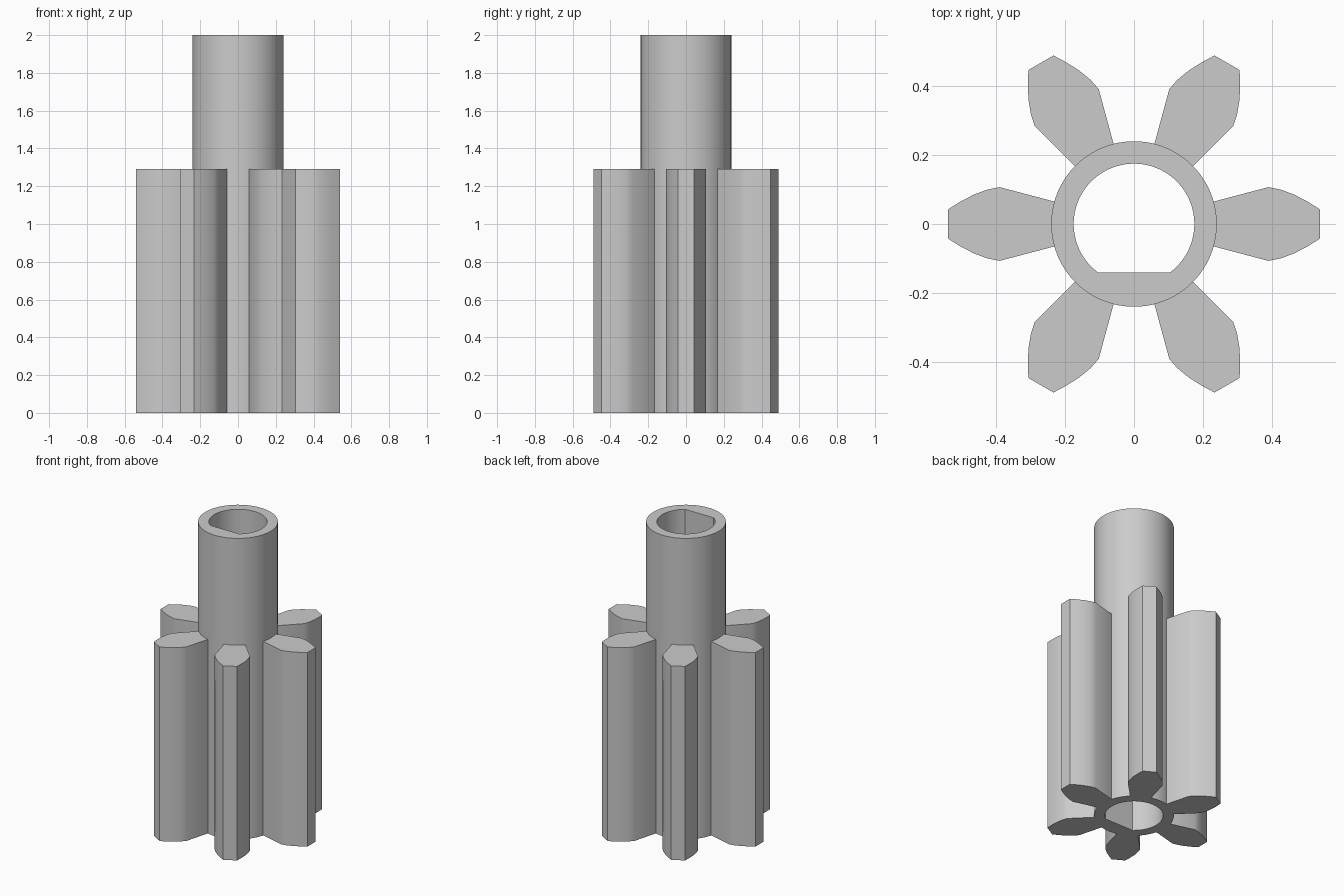
import bpy, bmesh
from math import sin, cos, pi, asin, radians
from mathutils import Matrix

cube = bpy.data.objects.get("Cube")
if cube:
    bpy.data.objects.remove(cube, do_unlink=True)

HEIGHT, GEAR_HEIGHT = 2.0, 1.29
SHAFT_R, BORE_R, FLAT = 0.24, 0.175, 0.14

grey = bpy.data.materials.new("plain grey")
grey.use_nodes = True
grey.diffuse_color = (0.6, 0.6, 0.6, 1)
grey.node_tree.nodes["Principled BSDF"].inputs["Base Color"].default_value = (0.6, 0.6, 0.6, 1)


def finish(bm, name):
    """Turn a bmesh into a smooth-shaded object with sharp edges kept."""
    bmesh.ops.recalc_face_normals(bm, faces=bm.faces)
    mesh = bpy.data.meshes.new(name)
    bm.to_mesh(mesh)
    bm.free()
    mesh.materials.append(grey)
    obj = bpy.data.objects.new(name, mesh)
    bpy.context.collection.objects.link(obj)
    bpy.ops.object.select_all(action='DESELECT')
    obj.select_set(True)
    bpy.context.view_layer.objects.active = obj
    bpy.ops.object.shade_smooth_by_angle(angle=radians(30))
    return obj


def extrude_up(bm, faces, height):
    result = bmesh.ops.extrude_face_region(bm, geom=faces, use_keep_orig=True)
    verts = [v for v in result["geom"] if isinstance(v, bmesh.types.BMVert)]
    bmesh.ops.translate(bm, verts=verts, vec=(0, 0, height))


# Hollow shaft with a D-shaped bore, flat towards the front
corner = asin(FLAT / BORE_R)
arc, flat = 72, 18
angles = [-corner + (pi + 2 * corner) * i / arc for i in range(arc)]
angles += [pi + corner + (pi - 2 * corner) * i / flat for i in range(flat)]
bm = bmesh.new()
inner, outer = [], []
for a in angles:
    r = min(BORE_R, FLAT / -sin(a)) if sin(a) < -0.5 else BORE_R
    inner.append(bm.verts.new((r * cos(a), r * sin(a), 0)))
    outer.append(bm.verts.new((SHAFT_R * cos(a), SHAFT_R * sin(a), 0)))
n = len(angles)
ring = [bm.faces.new((inner[i], outer[i], outer[(i + 1) % n], inner[(i + 1) % n]))
        for i in range(n)]
extrude_up(bm, ring, HEIGHT)
finish(bm, "hollow_shaft")

# Six gear teeth around the lower shaft
flank = [(0.39, 0.107), (0.425, 0.1), (0.465, 0.085), (0.505, 0.064), (0.54, 0.042)]
root_r, root_angle = SHAFT_R - 0.002, asin(0.065 / SHAFT_R)
root = [(root_r * cos(root_angle * t / 4), root_r * sin(root_angle * t / 4))
        for t in range(-4, 5)]
profile = root + flank + [(x, -y) for x, y in reversed(flank)]
for i in range(6):
    bm = bmesh.new()
    face = bm.faces.new([bm.verts.new((x, y, 0)) for x, y in profile])
    extrude_up(bm, [face], GEAR_HEIGHT)
    bm.transform(Matrix.Rotation(i * pi / 3, 4, 'Z'))
    finish(bm, f"gear_tooth_{i + 1}")
